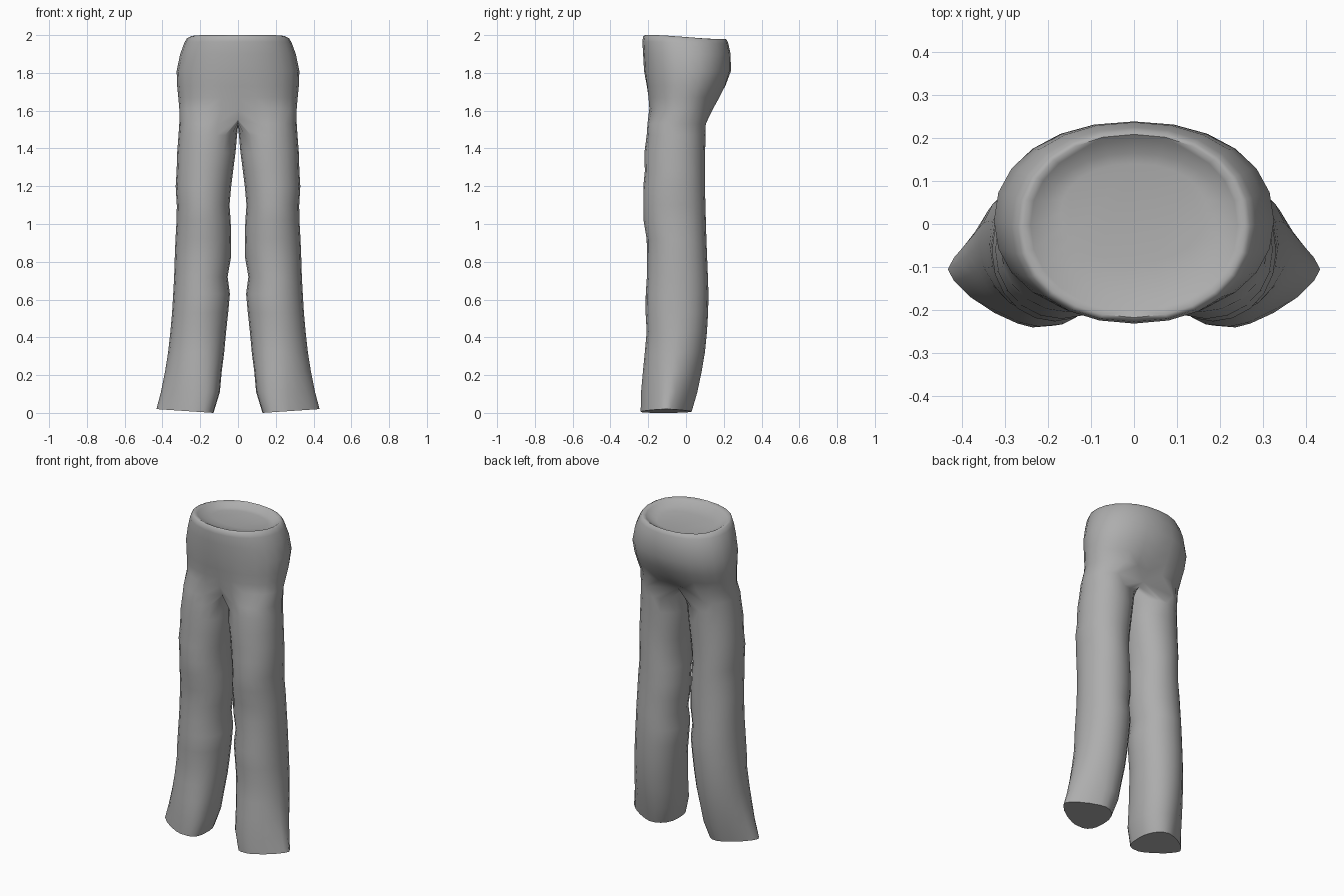
import bpy, bmesh
from math import cos, sin, radians, copysign

OUT, INN = 13, 7      # points on the outer half and along the inseam
bm = bmesh.new()


def spow(v, n):
    return copysign(abs(v) ** (2 / n), v)


def add(points):
    return [bm.verts.new(p) for p in points]


def bridge(a, b, closed):
    n = len(a)
    for i in range(n if closed else n - 1):
        j = (i + 1) % n
        bm.faces.new((a[i], a[j], b[j], b[i]))


# Hips: half rings from front centre round the side to back centre
def hip_ring(z, a, y0, y1, cleft=0.0, tilt=0.0):
    pts = []
    cy, b = (y0 + y1) / 2, (y1 - y0) / 2
    for i in range(OUT):
        t = radians(-90 + 180 * i / (OUT - 1))
        x = a * spow(cos(t), 2.15) if 0 < i < OUT - 1 else 0
        s = spow(sin(t), 2.15)
        pinch = cleft * max(0, 1 - x / 0.16) ** 2
        y = cy + b * s - copysign(pinch, s)
        pts.append((x, y, z - tilt * min(1, max(0, 0.5 + 0.8 * s))))
    return pts


# z, half width, front, back, centre cleft, drop towards the back
hips = [
    (1.960, 0.17, -0.09, 0.14, 0, 0.012),
    (1.968, 0.21, -0.15, 0.165, 0, 0.015),
    (1.990, 0.240, -0.20, 0.195, 0, 0.02),
    (2.0, 0.256, -0.217, 0.208, 0, 0.02),
    (1.993, 0.270, -0.227, 0.216, 0, 0.018),
    (1.965, 0.284, -0.231, 0.224, 0, 0.01),
    (1.90, 0.306, -0.227, 0.236, 0, 0),
    (1.81, 0.325, -0.222, 0.238, 0, 0),
    (1.73, 0.322, -0.212, 0.213, 0.005, 0),
    (1.67, 0.316, -0.207, 0.185, 0.012, 0),
    (1.61, 0.311, -0.204, 0.153, 0.022, 0),
]
prev = None
for h in hips:
    ring = add(hip_ring(*h))
    if prev:
        bridge(prev, ring, False)
    else:
        bm.faces.new(ring)      # dished waist floor
    prev = ring


# Legs: closed rings, hem flares to a point on the outside
def leg_ring(z, xi, xo, y0, y1, n=2.0):
    cx = (xi + xo) / 2 - 0.07 * (2 - n)
    cy, b = (y0 + y1) / 2, (y1 - y0) / 2
    pts = []
    for i in range(OUT + INN):
        t = radians(-108 + 18 * (i - 1))
        c, s = cos(t), sin(t)
        e = n if c > 0 else (2 + 1.8 * (2 - n) if s < 0 else 2.1)
        a = xo - cx if c > 0 else cx - xi
        x, y = cx + a * spow(c, e), cy + b * spow(s, e if c < 0 else (n + 0.1))
        dz = 0.02 * (x - 0.13) / 0.3 if z == 0 else 0
        pts.append((x, y, z + dz))
    return pts


# Crotch ring joins the hips to the leg along the centre seam
crotch = leg_ring(1.53, 0.0, 0.311, -0.204, 0.112)
for i in range(OUT + INN):
    x, y, z = crotch[i]
    if i == 0:
        crotch[i] = (0, -0.163, 1.555)
    elif i == OUT - 1:
        crotch[i] = (0, 0.08, 1.56)
    elif i >= OUT:
        f = (i - OUT + 1) / (INN + 1)
        crotch[i] = (0, 0.08 - 0.243 * f, 1.555 - 0.035 * sin(f * 3.14))
ring = add(crotch)
bridge(prev, ring[:OUT], False)
prev = ring

# z, inner x, outer x, front, back, outer roundness
legs = [
    (1.47, 0.005, 0.315, -0.208, 0.104),
    (1.38, 0.013, 0.322, -0.22, 0.101),
    (1.28, 0.026, 0.325, -0.218, 0.10),
    (1.20, 0.036, 0.330, -0.226, 0.10),
    (1.10, 0.045, 0.324, -0.226, 0.103),
    (1.02, 0.039, 0.325, -0.225, 0.105),
    (0.92, 0.036, 0.331, -0.208, 0.108),
    (0.82, 0.038, 0.335, -0.207, 0.112),
    (0.72, 0.055, 0.338, -0.207, 0.116),
    (0.63, 0.043, 0.343, -0.213, 0.119),
    (0.53, 0.052, 0.349, -0.214, 0.117),
    (0.43, 0.063, 0.358, -0.208, 0.111, 1.93),
    (0.32, 0.073, 0.370, -0.218, 0.10, 1.85),
    (0.22, 0.086, 0.386, -0.228, 0.083, 1.72),
    (0.11, 0.096, 0.408, -0.238, 0.06, 1.55),
    (0.0, 0.13, 0.432, -0.24, 0.03, 1.35),
]
for l in legs:
    ring = add(leg_ring(*l))
    bridge(prev, ring, True)
    prev = ring
bm.faces.new(prev)          # hem cap
bmesh.ops.recalc_face_normals(bm, faces=bm.faces)

me = bpy.data.meshes.new("trousers")
bm.to_mesh(me)
bm.free()
ob = bpy.data.objects.new("trousers", me)
bpy.context.collection.objects.link(ob)
bpy.context.view_layer.objects.active = ob
ob.select_set(True)

# Darker grey cloth
cloth = bpy.data.materials.new("cloth")
cloth.diffuse_color = (0.42, 0.42, 0.42, 1)
me.materials.append(cloth)

# Mirror the half and smooth everything except the hems
mir = ob.modifiers.new("mirror", 'MIRROR')
mir.merge_threshold = 0.0005
bpy.ops.object.modifier_apply(modifier=mir.name)
bpy.ops.object.shade_smooth_by_angle(angle=radians(65))
